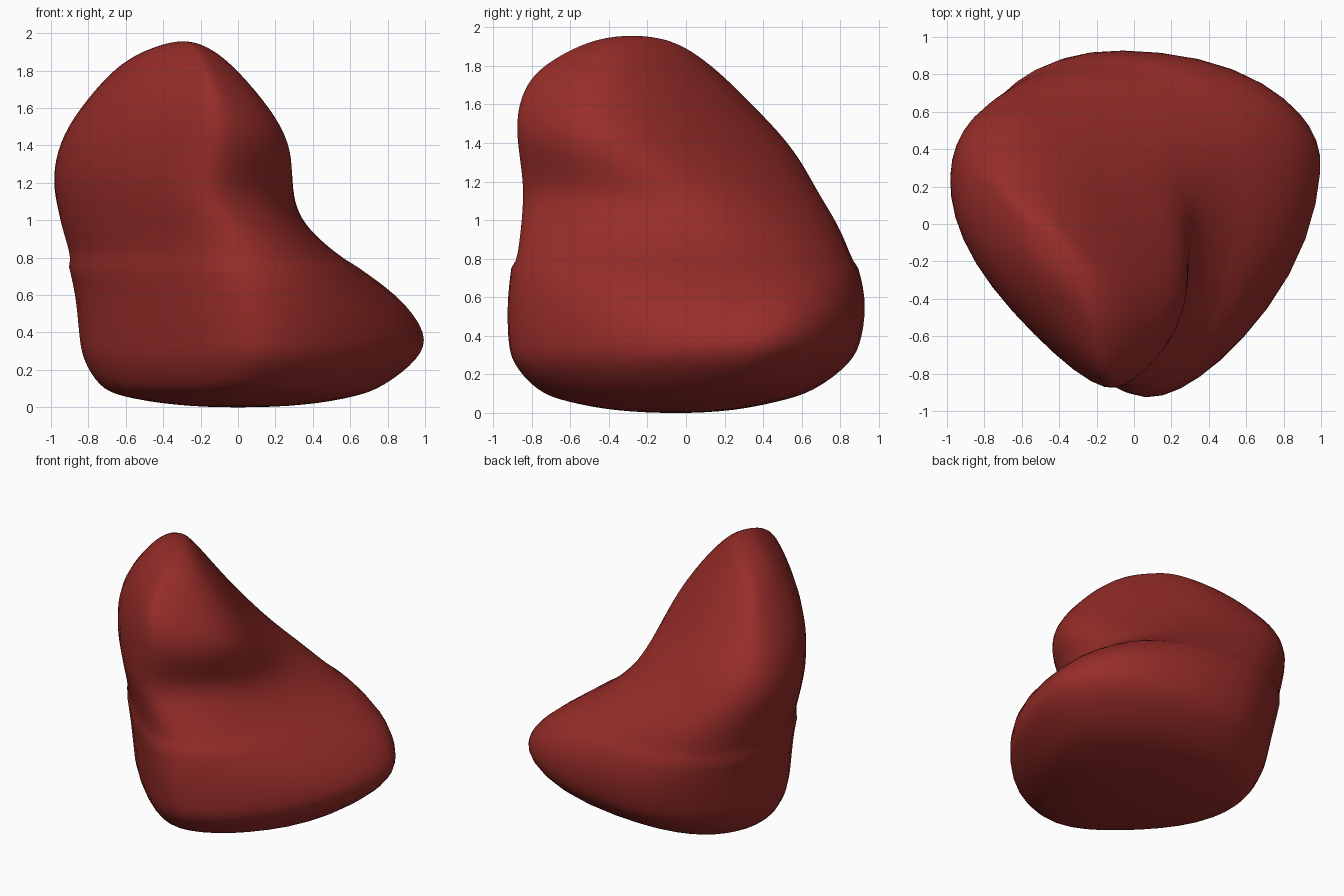
import bpy, bmesh, math
from mathutils import Vector

if "Cube" in bpy.data.objects:
    bpy.data.objects.remove(bpy.data.objects["Cube"])

# Height, then the outline's reach in 8 directions (0, 45, ... 315 degrees from +x)
LEVELS = [
    (0.015, 0.36, 0.28, 0.24, 0.34, 0.34, 0.33, 0.37, 0.33),
    (0.06, 0.63, 0.54, 0.48, 0.63, 0.62, 0.54, 0.62, 0.58),
    (0.12, 0.79, 0.77, 0.67, 0.78, 0.75, 0.63, 0.78, 0.72),
    (0.26, 0.97, 0.98, 0.86, 0.885, 0.84, 0.69, 0.91, 0.84),
    (0.40, 1.01, 1.06, 0.925, 0.93, 0.865, 0.71, 0.94, 0.855),
    (0.60, 0.86, 1.00, 0.94, 0.975, 0.885, 0.73, 0.94, 0.83),
    (0.80, 0.58, 0.77, 0.89, 1.005, 0.93, 0.75, 0.915, 0.76),
    (0.95, 0.41, 0.56, 0.83, 1.02, 0.975, 0.77, 0.895, 0.655),
    (1.07, 0.345, 0.41, 0.76, 1.03, 0.995, 0.79, 0.89, 0.57),
    (1.20, 0.33, 0.28, 0.68, 1.03, 1.015, 0.805, 0.89, 0.55),
    (1.37, 0.325, 0.12, 0.58, 0.98, 0.99, 0.81, 0.91, 0.61),
    (1.55, 0.24, -0.01, 0.41, 0.845, 0.90, 0.785, 0.915, 0.605),
    (1.75, 0.07, -0.15, 0.20, 0.64, 0.725, 0.705, 0.84, 0.48),
    (1.87, -0.06, -0.25, 0.05, 0.42, 0.59, 0.59, 0.69, 0.32),
    (1.94, -0.18, -0.32, -0.09, 0.20, 0.42, 0.50, 0.49, 0.17),
]
# Where along each of the 8 sides the outline touches it, at the base and the crown
TOUCH_LOW = [0.78, 0.36, 0.65, 0.5, 0.46, 0.5, 0.42, 0.4]
TOUCH_HIGH = [0.6, 0.6, 0.6, 0.5, 0.46, 0.42, 0.45, 0.52]
SEG = 5      # points per outline corner
STEPS = 4    # rings per level
N = 8 * SEG


def outline(level):
    """Rounded eight-sided outline touching every reach line."""
    z, h = level[0], list(level[1:])
    mix = min(1, max(0, (z - 0.6) / 0.7))
    touch = [lo + (hi - lo) * mix for lo, hi in zip(TOUCH_LOW, TOUCH_HIGH)]
    h = [min(h[k], (h[k - 1] + h[(k + 1) % 8]) / math.sqrt(2)) for k in range(8)]
    corners = []
    for k in range(8):
        a, b = k * math.pi / 4, (k + 1) * math.pi / 4
        p, q, s = h[k], h[(k + 1) % 8], math.sin(b - a)
        corners.append(Vector(((p * math.sin(b) - q * math.sin(a)) / s,
                               (q * math.cos(a) - p * math.cos(b)) / s, z)))
    pts = []
    for k in range(8):
        c, n = corners[k], (k + 1) % 8
        a = corners[k - 1].lerp(c, touch[k])
        b = c.lerp(corners[n], touch[n])
        for i in range(SEG):
            t = i / SEG
            pts.append(a * (1 - t) ** 2 + c * 2 * t * (1 - t) + b * t * t)
    return pts


def spline(a, b, c, d, t):
    return (b * 2 + (c - a) * t + (a * 2 - b * 5 + c * 4 - d) * t ** 2
            + (b * 3 - a - c * 3 + d) * t ** 3) / 2


def opposite(ring):
    return [ring[(i + N // 2) % N] for i in range(N)]


# Soft lounge-shaped body: outlines lofted from the base to the crown
base, crown = Vector((0.0, -0.05, 0.0)), Vector((-0.29, -0.28, 1.964))
rings = [outline(l) for l in LEVELS]
rings = ([opposite(rings[0]), [base] * N] + rings
         + [[crown] * N, opposite(rings[-1])])

bm = bmesh.new()
loops = []
for j in range(1, len(rings) - 2):
    for s in range(STEPS):
        if j == 1 and s == 0:
            continue
        loops.append([bm.verts.new(spline(rings[j - 1][i], rings[j][i], rings[j + 1][i],
                                          rings[j + 2][i], s / STEPS)) for i in range(N)])
for lo, hi in zip(loops, loops[1:]):
    for i in range(N):
        k = (i + 1) % N
        bm.faces.new((lo[i], lo[k], hi[k], hi[i]))
bottom, top = bm.verts.new(base), bm.verts.new(crown)
for i in range(N):
    k = (i + 1) % N
    bm.faces.new((bottom, loops[0][k], loops[0][i]))
    bm.faces.new((top, loops[-1][i], loops[-1][k]))

# Gentle relaxing, stronger on the upper part, then settle on the ground
upper = [v for v in bm.verts if v.co.z > 0.8]
for verts, count in ((bm.verts[:], 5), (upper, 9)):
    for _ in range(count):
        bmesh.ops.smooth_vert(bm, verts=verts, factor=0.5,
                              use_axis_x=True, use_axis_y=True, use_axis_z=True)
low = min(v.co.z for v in bm.verts)
for v in bm.verts:
    v.co.z -= low
bmesh.ops.recalc_face_normals(bm, faces=bm.faces)
for f in bm.faces:
    f.smooth = True

mesh = bpy.data.meshes.new("beanbag_chair")
bm.to_mesh(mesh)
bm.free()
chair = bpy.data.objects.new("beanbag_chair", mesh)
bpy.context.collection.objects.link(chair)

# Dark red fabric
fabric = bpy.data.materials.new("red_fabric")
fabric.diffuse_color = (0.31, 0.026, 0.022, 1.0)
fabric.use_nodes = True
fabric.node_tree.nodes["Principled BSDF"].inputs["Base Color"].default_value = fabric.diffuse_color
mesh.materials.append(fabric)
